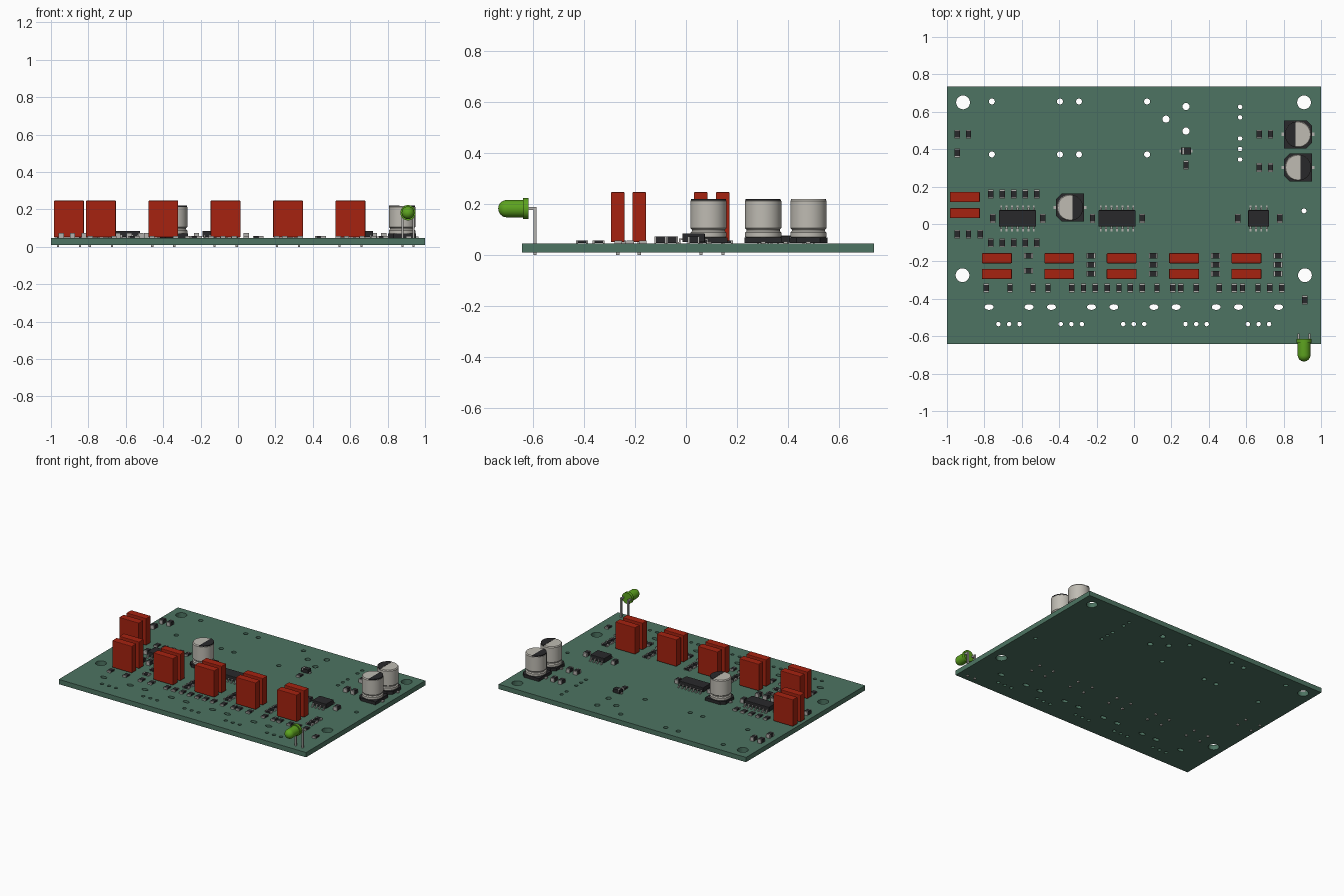
import bpy, bmesh, math
from mathutils import Matrix, Vector

cube = bpy.data.objects.get("Cube")
if cube:
    bpy.data.objects.remove(cube, do_unlink=True)


def material(name, rgb):
    m = bpy.data.materials.new(name)
    m.use_nodes = True
    m.diffuse_color = (*rgb, 1)
    m.node_tree.nodes["Principled BSDF"].inputs["Base Color"].default_value = (*rgb, 1)
    return m


GREEN = material("board green", (.075, .175, .122))
RED = material("capacitor red", (.38, .016, .005))
BLACK = material("component black", (.022, .022, .024))
ALU = material("can aluminium", (.52, .50, .45))
METAL = material("lead metal", (.45, .44, .42))
LIME = material("lamp green", (.11, .37, .014))
TOP, BOTTOM = .046, .011
STEP = .3335          # spacing of the five repeated channels


def make(name, bm, mats, smooth=False):
    bmesh.ops.recalc_face_normals(bm, faces=bm.faces)
    mesh = bpy.data.meshes.new(name)
    bm.to_mesh(mesh)
    bm.free()
    for m in mats:
        mesh.materials.append(m)
    ob = bpy.data.objects.new(name, mesh)
    bpy.context.collection.objects.link(ob)
    if smooth:
        bpy.ops.object.select_all(action='DESELECT')
        ob.select_set(True)
        bpy.context.view_layer.objects.active = ob
        bpy.ops.object.shade_smooth_by_angle(angle=math.radians(35))
    return ob


def place(source, name, x, y, angle=0):
    ob = source.copy()
    ob.name = name
    ob.location = (x, y, 0)
    ob.rotation_euler.z = angle
    bpy.context.collection.objects.link(ob)


def box(bm, lo, hi, mat=0, bevel=0):
    lo, hi = Vector(lo), Vector(hi)
    mtx = Matrix.Translation((lo + hi) / 2) @ Matrix.Diagonal((*(hi - lo), 1))
    vs = bmesh.ops.create_cube(bm, size=1, matrix=mtx)["verts"]
    for f in {f for v in vs for f in v.link_faces}:
        f.material_index = mat
    if bevel:
        bmesh.ops.bevel(bm, geom=list({e for v in vs for e in v.link_edges}),
                        offset=bevel, segments=2, affect='EDGES', profile=.5)


def rod(bm, x, y, z0, z1, r, sides=16, stretch=1):
    mtx = Matrix.Translation((x, y, (z0 + z1) / 2)) @ Matrix.Diagonal((stretch, 1, 1, 1))
    bmesh.ops.create_cone(bm, cap_ends=True, segments=sides, radius1=r, radius2=r,
                          depth=z1 - z0, matrix=mtx)


def prism(bm, pts, z0, z1, mat=0):
    base = bm.faces.new([bm.verts.new((x, y, z0)) for x, y in pts])
    base.material_index = mat
    out = bmesh.ops.extrude_face_region(bm, geom=[base])["geom"]
    vs = [g for g in out if isinstance(g, bmesh.types.BMVert)]
    bmesh.ops.translate(bm, verts=vs, vec=(0, 0, z1 - z0))
    for f in {f for v in vs for f in v.link_faces}:
        f.material_index = mat


def lathe(bm, profile, mat=0, sides=40):
    vs = [bm.verts.new((r, 0, z)) for r, z in profile]
    es = [bm.edges.new(p) for p in zip(vs, vs[1:])]
    old = set(bm.faces)
    bmesh.ops.spin(bm, geom=vs + es, axis=(0, 0, 1), cent=(0, 0, 0),
                   angle=math.tau, steps=sides, use_merge=True)
    bmesh.ops.remove_doubles(bm, verts=bm.verts, dist=.0001)
    for f in set(bm.faces) - old:
        f.material_index = mat


# Circuit board with drilled holes
bm = bmesh.new()
box(bm, (-1, -.642, BOTTOM), (1, .735, TOP))
board = make("circuit_board", bm, [GREEN])

holes = [(x, y, .037, 1) for x, y in
         ((-.914, .65), (.909, .65), (-.917, -.274), (.914, -.274))]
holes += [(x, y, .016, 1) for x in (-.76, -.396, -.294, .07) for y in (.655, .372)]
holes += [(.278, .628, .019, 1), (.171, .561, .019, 1), (.278, .497, .019, 1), (.909, .07, .013, 1)]
holes += [(.567, y, .012, 1) for y in (.626, .57, .457, .401, .345)]
for k in range(5):
    holes += [(x + k * STEP, -.444, .015, 1.6) for x in (-.775, -.561)]
    holes += [(x + k * STEP, -.535, .012, 1) for x in (-.725, -.668, -.612)]
bm = bmesh.new()
for x, y, r, stretch in holes:
    rod(bm, x, y, -.1, .2, r, 24, stretch)
cutter = make("hole_cutter", bm, [GREEN])
cutter.hide_render = True
cut = board.modifiers.new("holes", 'BOOLEAN')
cut.object = cutter
cut.operation = 'DIFFERENCE'
cut.solver = 'EXACT'
bpy.context.view_layer.objects.active = board
bpy.ops.object.modifier_apply(modifier=cut.name)
bpy.data.objects.remove(cutter, do_unlink=True)

# Red film capacitors in pairs
bm = bmesh.new()
box(bm, (-.08, -.027, TOP + .005), (.08, .027, .247), 0, .004)
for x in (-.059, .059):
    box(bm, (x - .006, -.006, 0), (x + .006, .006, TOP + .01), 1)
film = make("film_capacitor", bm, [RED, METAL])
film.location = (-.904, .144, 0)
place(film, "film_capacitor", -.904, .058)
for k in range(5):
    for y in (-.183, -.267):
        place(film, "film_capacitor", -.733 + k * STEP, y)

# Electrolytic cans, polarity mark on the -x side
bm = bmesh.new()
R = .071
lathe(bm, [(0, .066), (.064, .066), (R, .072), (R, .088), (.065, .094), (.065, .1),
           (R, .106), (R, .212), (.066, .219), (0, .219)], 0)
h, c = .074, .028
prism(bm, [(-h, -h), (h - c, -h), (h, -h + c), (h, h - c), (h - c, h), (-h, h)],
      TOP + .002, .07, 1)
a0 = math.acos(-.2)
arc = [a0 + (math.tau - 2 * a0) * i / 20 for i in range(21)]
prism(bm, [(.07 * math.cos(a), .07 * math.sin(a)) for a in arc], .214, .2205, 1)
for s in (-1, 1):
    box(bm, (s * .075 - .014, -.009, TOP), (s * .075 + .014, .009, TOP + .008), 2)
can = make("electrolytic_can", bm, [ALU, BLACK, METAL], True)
can.location = (.877, .479, 0)
place(can, "electrolytic_can", .877, .302, math.pi)
place(can, "electrolytic_can", -.342, .088, math.pi)


# Integrated circuits with gull-wing leads
def chip(name, x, y, half, pins):
    bm = bmesh.new()
    box(bm, (-half, -.044, TOP + .005), (half, .044, .085), 0, .003)
    for i in range(pins):
        px = (i - (pins - 1) / 2) * .029
        for s in (-1, 1):
            for ya, yb, za, zb in ((.04, .056, .06, .066), (.051, .057, TOP, .066),
                                   (.051, .069, TOP, TOP + .006)):
                lo, hi = sorted((s * ya, s * yb))
                box(bm, (px - .005, lo, za), (px + .005, hi, zb), 1)
    make(name, bm, [BLACK, METAL]).location = (x, y, 0)


chip("logic_chip_left", -.623, .03, .099, 7)
chip("logic_chip_middle", -.091, .03, .099, 7)
chip("small_chip_right", .666, .03, .056, 4)


# Surface-mount resistors and ceramic capacitors
def passive(name, height):
    bm = bmesh.new()
    box(bm, (-.0145, -.017, TOP + .001), (.0145, .017, TOP + height))
    for s in (-1, 1):
        box(bm, (-.0145, s * .02 - .0035, TOP), (.0145, s * .02 + .0035, TOP + height), 1)
    return make(name, bm, [BLACK, METAL])


resistor = passive("chip_resistor", .012)
ceramic = passive("ceramic_capacitor", .027)
resistor.location = (.914, -.407, 0)
ceramic.location = (-.945, .38, 0)
five = [-.766 + .0615 * i for i in range(5)]
rows = [(ceramic, .48, (-.945, -.885, .67, .73)), (ceramic, .302, (.67, .73)),
        (ceramic, -.1, five), (resistor, .16, five), (resistor, .315, (.278,)),
        (ceramic, -.055, (-.945, -.885, -.823)),
        (ceramic, .03, (-.755, -.487, -.222, .043, .554, .78)),
        (resistor, -.342, (-.79, -.663, -.54, -.46, -.332, -.27, -.208, -.144, -.08, -.021, .043,
                           .123, .208, .25, .332, .455, .535, .58, .663, .725, .79))]
for part, y, xs in rows:
    for x in xs:
        place(part, part.name, x, y)
for k in range(5):
    for y in (-.17, -.25) if k == 0 else (-.17, -.218, -.265):
        place(resistor, "chip_resistor", -.564 + k * STEP, y, math.pi / 2)

# Diode with a pale band
bm = bmesh.new()
box(bm, (-.027, -.018, TOP + .003), (.027, .018, TOP + .03))
box(bm, (-.019, -.0182, TOP + .02), (-.012, .0182, TOP + .031), 1)
for s in (-1, 1):
    box(bm, (s * .03 - .006, -.008, TOP), (s * .03 + .006, .008, TOP + .008), 1)
make("diode", bm, [BLACK, METAL]).location = (.278, .39, 0)

# Indicator lamp lying forward over the front edge
bm = bmesh.new()
r = .034
dome = [(r * math.cos(i * math.pi / 16), .085 + r * math.sin(i * math.pi / 16)) for i in range(9)]
lathe(bm, [(0, 0), (.041, 0), (.041, .021), (r, .021)] + dome, 0, 32)
lamp = make("lamp_lens", bm, [LIME], True)
lamp.location = (.909, -.616, .182)
lamp.rotation_euler.x = math.pi / 2

# Bent lamp legs
bm = bmesh.new()
for x in (.88, .938):
    box(bm, (x - .006, -.597, 0), (x + .006, -.585, .188))
    box(bm, (x - .006, -.618, .176), (x + .006, -.597, .188))
make("lamp_legs", bm, [METAL])
